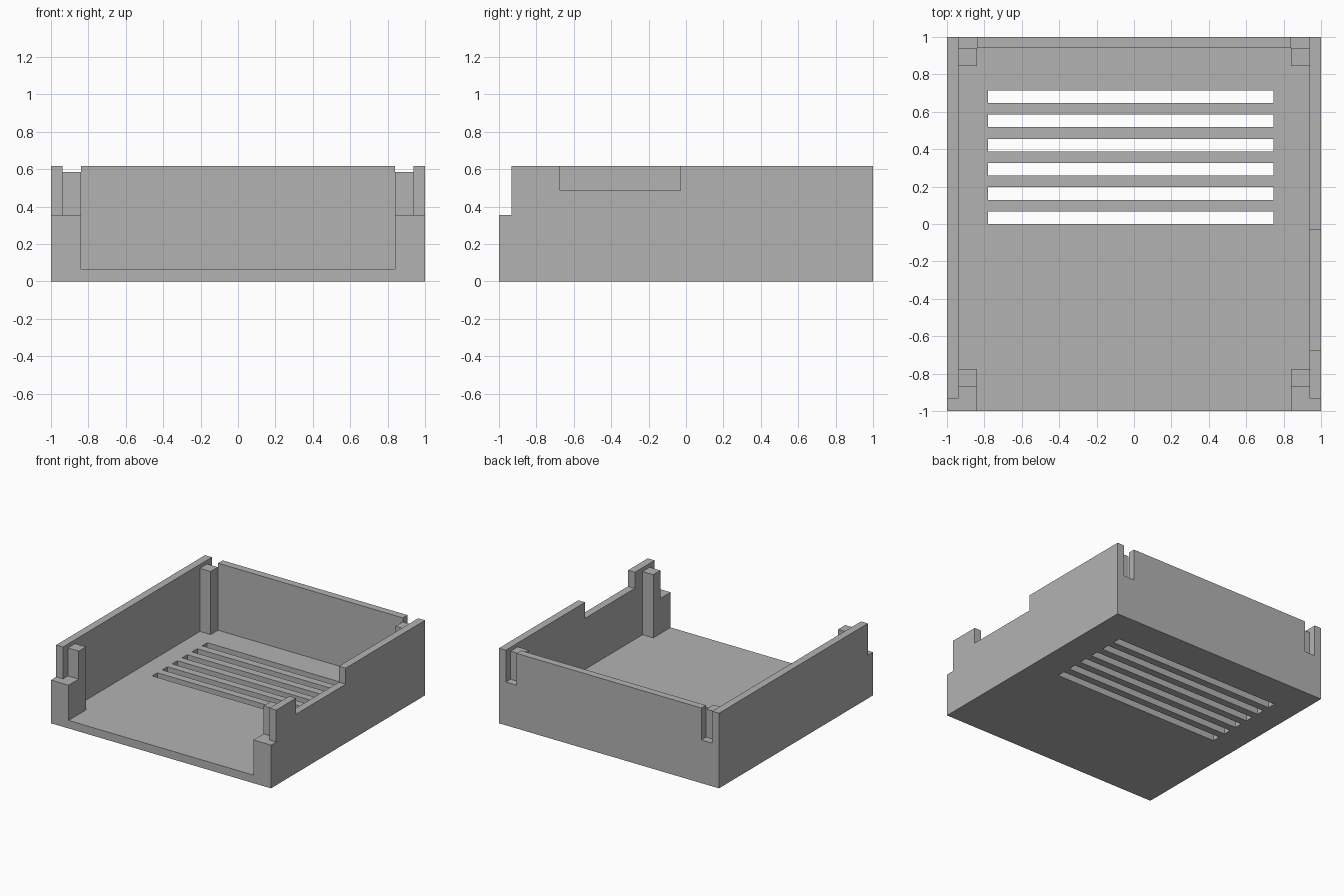
import bpy
from mathutils import Vector

cube = bpy.data.objects.get("Cube")
if cube:
    bpy.data.objects.remove(cube, do_unlink=True)

HEIGHT = 0.617     # rim
FLOOR = 0.066      # floor thickness
INNER = 0.938      # inner face of the walls
POST = 0.84        # inner face of the corner posts
LEDGE = 0.355      # foot of the corner slots
POST_TOP = 0.585
OUT = 1.1          # safely outside the body

grey = bpy.data.materials.new("grey plastic")
grey.use_nodes = True
grey.diffuse_color = (0.45, 0.45, 0.45, 1)
grey.node_tree.nodes["Principled BSDF"].inputs["Base Color"].default_value = grey.diffuse_color


def box(name, x, y, z):
    """Box spanning the given (low, high) ranges."""
    low, high = (Vector(c) for c in zip(x, y, z))
    bpy.ops.mesh.primitive_cube_add(size=1)
    ob = bpy.context.object
    ob.name = name
    for v in ob.data.vertices:
        v.co = [a if c < 0 else b for a, b, c in zip(low, high, v.co)]
    ob.data.materials.append(grey)
    return ob


tray = box("open_tray", (-1, 1), (-1, 1), (0, HEIGHT))


def cut(x, y, z):
    """Subtract a box from the tray."""
    cutter = box("cutter", x, y, z)
    mod = tray.modifiers.new("cut", "BOOLEAN")
    mod.operation = "DIFFERENCE"
    mod.solver = "EXACT"
    mod.object = cutter
    bpy.context.view_layer.objects.active = tray
    bpy.ops.object.modifier_apply(modifier=mod.name)
    mesh = cutter.data
    bpy.data.objects.remove(cutter, do_unlink=True)
    bpy.data.meshes.remove(mesh)


# Cavity, open at the front, leaving a post in each corner
cut((-POST, POST), (-OUT, 0.94), (FLOOR, OUT))
cut((-INNER, INNER), (-0.775, 0.845), (FLOOR, OUT))

# Corner posts and slots, on both sides
for side in (-1, 1):
    post_x = sorted((side * POST, side * INNER))
    wall_x = sorted((side * INNER, side * OUT))
    cut(post_x, (-OUT, OUT), (POST_TOP, OUT))       # lower the posts
    cut(post_x, (-OUT, -0.868), (LEDGE, OUT))       # front ledge
    cut(wall_x, (-OUT, -0.932), (LEDGE, OUT))       # front end of side wall
    cut(post_x, (0.938, OUT), (LEDGE, OUT))         # slot in the back wall

# Notch in the left side wall
cut((0.9, OUT), (-0.675, -0.03), (0.485, OUT))

# Ventilation slots in the floor
for i in range(6):
    y = i * 0.1295
    cut((-0.78, 0.745), (y, y + 0.067), (-0.1, 0.2))
